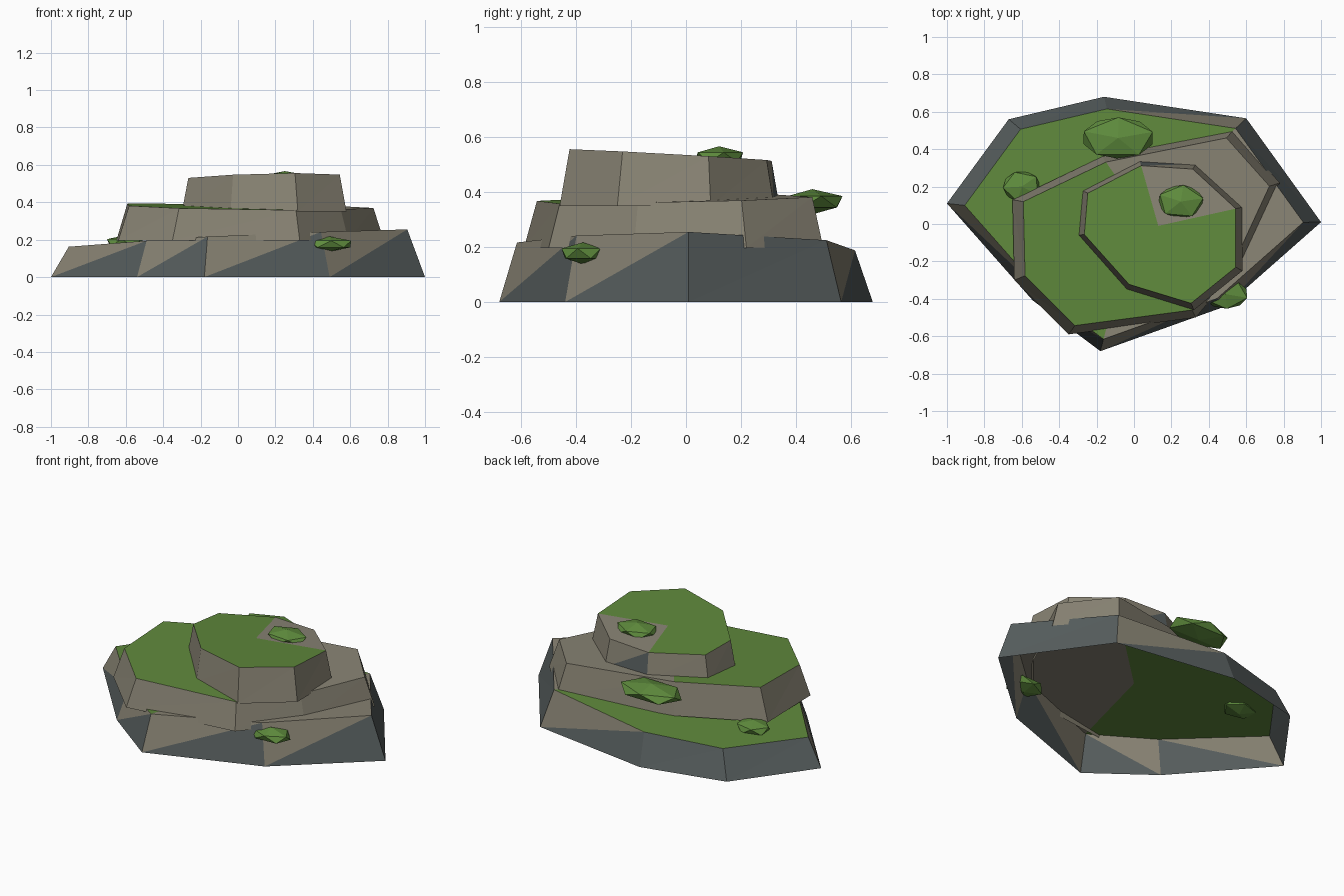
import bpy, bmesh, math

if "Cube" in bpy.data.objects:
    bpy.data.objects.remove(bpy.data.objects["Cube"])


def material(name, rgb):
    m = bpy.data.materials.new(name)
    m.diffuse_color = (*rgb, 1)
    m.use_nodes = True
    m.node_tree.nodes["Principled BSDF"].inputs["Base Color"].default_value = m.diffuse_color
    return m


ROCK = material("warm_rock", (0.25, 0.23, 0.175))
SLATE = material("dark_slate", (0.095, 0.112, 0.112))
GRASS = material("grass", (0.115, 0.25, 0.045))
MOSS = material("moss", (0.115, 0.265, 0.047))


def finish(bm, name, mats):
    bm.normal_update()
    me = bpy.data.meshes.new(name)
    bm.to_mesh(me)
    bm.free()
    for m in mats:
        me.materials.append(m)
    ob = bpy.data.objects.new(name, me)
    bpy.context.collection.objects.link(ob)
    return ob


def tier(name, outline, z0, centre, scale, plane, bare, slate, split):
    """Tapered open-bottomed rock slab with a tilted fan cap.
    bare: cap wedges without grass; slate: dark sides;
    split: sides whose lower right half is dark."""
    bm = bmesh.new()
    cx, cy = centre
    a, b, c = plane
    height = lambda x, y: a + b * x + c * y
    low, high = [], []
    for x, y in outline:
        low.append(bm.verts.new((x, y, z0)))
        tx, ty = cx + (x - cx) * scale, cy + (y - cy) * scale
        high.append(bm.verts.new((tx, ty, height(tx, ty))))
    mid = bm.verts.new((cx, cy, height(cx, cy)))
    n = len(outline)
    for i in range(n):
        j = (i + 1) % n
        lower = bm.faces.new((low[i], low[j], high[j]))
        upper = bm.faces.new((low[i], high[j], high[i]))
        cap = bm.faces.new((high[i], high[j], mid))
        lower.material_index = 1 if i in slate or i in split else 0
        upper.material_index = 1 if i in slate else 0
        cap.material_index = 0 if i in bare else 2
    return finish(bm, name, (ROCK, SLATE, GRASS))


# Three stacked rock tiers
tier("base_tier",
     [(1, .01), (.6, .565), (-.16, .68), (-.67, .56),
      (-1, .11), (-.54, -.41), (-.18, -.68), (.49, -.44)],
     0, (0, 0), .905, (.21, .05, -.024),
     bare={0, 6, 7}, slate={0, 2, 3}, split={1, 4, 5, 6, 7})
tier("middle_tier",
     [(.78, .22), (.53, .5), (-.17, .36), (-.65, .13),
      (-.64, -.3), (-.35, -.59), (.33, -.5), (.59, -.19)],
     .197, (.08, 0), .92, (.378, -.02, .03),
     bare={0, 1, 6, 7}, slate=set(), split=set())
tier("top_tier",
     [(.58, .09), (.33, .32), (.03, .34), (-.28, .18),
      (-.30, -.06), (-.04, -.35), (.32, -.46), (.58, -.25)],
     .35, (.13, -.01), .92, (.53, .01, -.055),
     bare={0, 1}, slate=set(), split={1})


# Flattened moss clumps, sized to their bounding extents
def clump(name, centre, half, turn):
    bm = bmesh.new()
    bmesh.ops.create_icosphere(bm, subdivisions=1, radius=1)
    ca, sa = math.cos(turn), math.sin(turn)
    for v in bm.verts:
        x, y, z = v.co
        v.co = (x * ca - y * sa, x * sa + y * ca, z)
    for k in range(3):
        ext = max(abs(v.co[k]) for v in bm.verts)
        for v in bm.verts:
            v.co[k] = centre[k] + v.co[k] / ext * half[k]
    return finish(bm, name, (MOSS,))


clump("moss_back", (-.085, .46, .365), (.185, .11, .046), .3)
clump("moss_front", (.49, -.375, .177), (.115, .078, .04), 1.0)
clump("moss_left", (-.6, .2, .185), (.1, .08, .04), .7)
clump("moss_top", (.25, .12, .527), (.12, .088, .04), .2)
